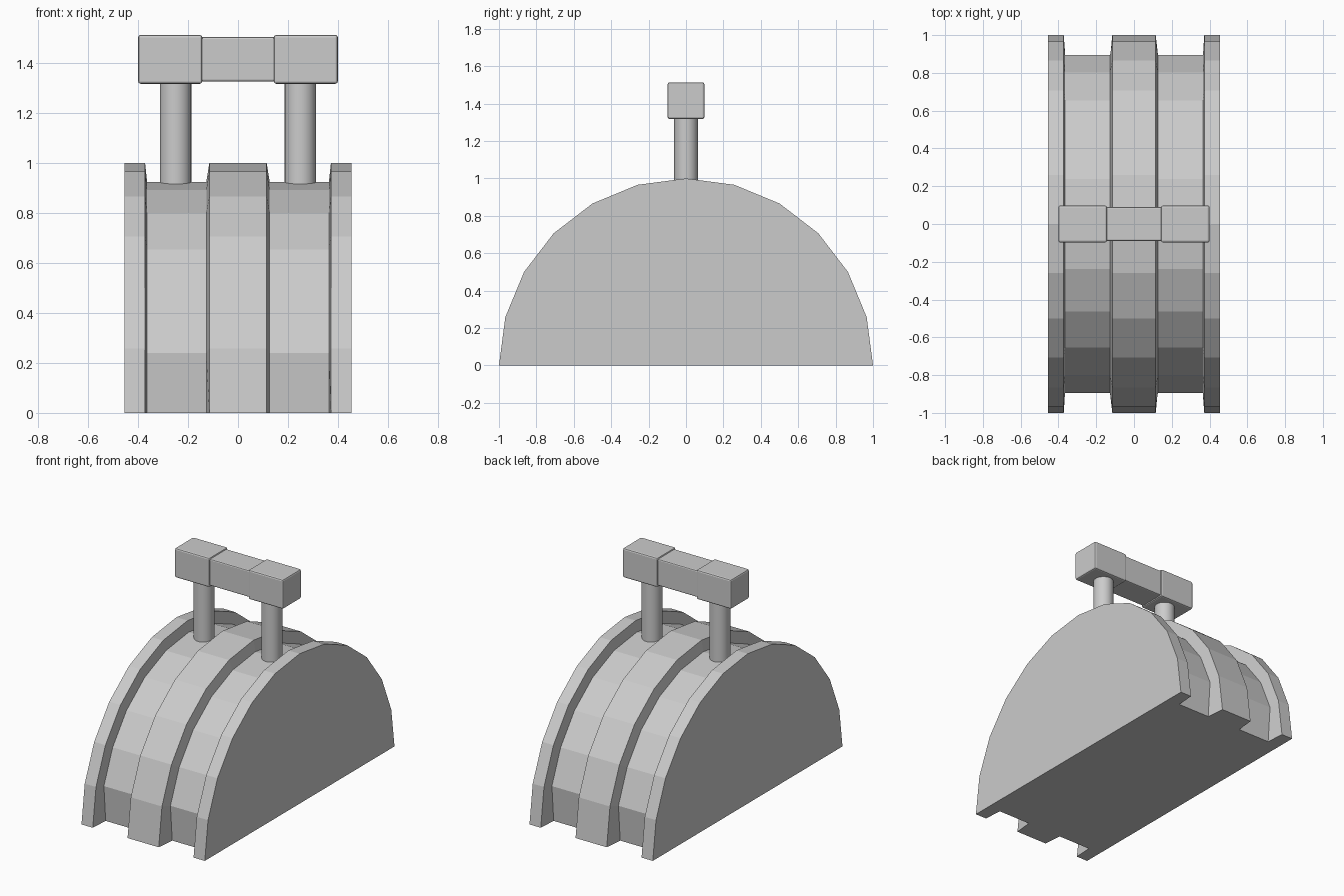
import bpy, bmesh
from math import sin, cos, pi

if "Cube" in bpy.data.objects:
    bpy.data.objects.remove(bpy.data.objects["Cube"])


def finish(name, bm):
    bmesh.ops.recalc_face_normals(bm, faces=bm.faces)
    mesh = bpy.data.meshes.new(name)
    bm.to_mesh(mesh)
    bm.free()
    obj = bpy.data.objects.new(name, mesh)
    bpy.context.collection.objects.link(obj)
    return obj


def box(name, x0, x1, half, zc, bevel):
    bm = bmesh.new()
    bmesh.ops.create_cube(bm, size=1)
    for v in bm.verts:
        v.co.x = x0 if v.co.x < 0 else x1
        v.co.y *= 2 * half
        v.co.z = zc + v.co.z * 2 * half
    obj = finish(name, bm)
    mod = obj.modifiers.new("bevel", 'BEVEL')
    mod.width = bevel
    mod.segments = 2
    return obj


# Half-round body: faceted half discs lofted along x, with two grooves
half = [(0.115, 1), (0.127, 0.925), (0.364, 0.925), (0.372, 1), (0.455, 1)]
profile = [(-x, r) for x, r in reversed(half)] + half
STEPS = 12
bm = bmesh.new()
rings = []
for x, r in profile:
    ring = []
    for i in range(STEPS + 1):
        a = pi * i / STEPS
        # groove floor tucks in slightly at the base
        rr = 0.875 if r < 1 and i in (0, STEPS) else r
        ring.append(bm.verts.new((x, rr * cos(a), max(0, rr * sin(a)) if 0 < i < STEPS else 0)))
    rings.append(ring)
for a, b in zip(rings, rings[1:]):
    for i in range(STEPS):
        bm.faces.new((a[i], a[i + 1], b[i + 1], b[i]))
    bm.faces.new((a[0], b[0], b[-1], a[-1]))
bm.faces.new(rings[0])
bm.faces.new(rings[-1])
finish("half_round_body", bm)

# Posts rising from the grooves, and the handle's end blocks
for side, s in (("left", -1), ("right", 1)):
    bpy.ops.mesh.primitive_cylinder_add(vertices=32, radius=0.063, depth=0.46,
                                        location=(s * 0.25, 0, 1.11))
    post = bpy.context.object
    post.name = side + "_post"
    bpy.ops.object.shade_smooth_by_angle()
    x0, x1 = sorted((s * 0.143, s * 0.4))
    box(side + "_handle_block", x0, x1, 0.098, 1.416, 0.01)

# Slimmer middle of the handle
box("handle_grip", -0.16, 0.16, 0.089, 1.416, 0.008)
